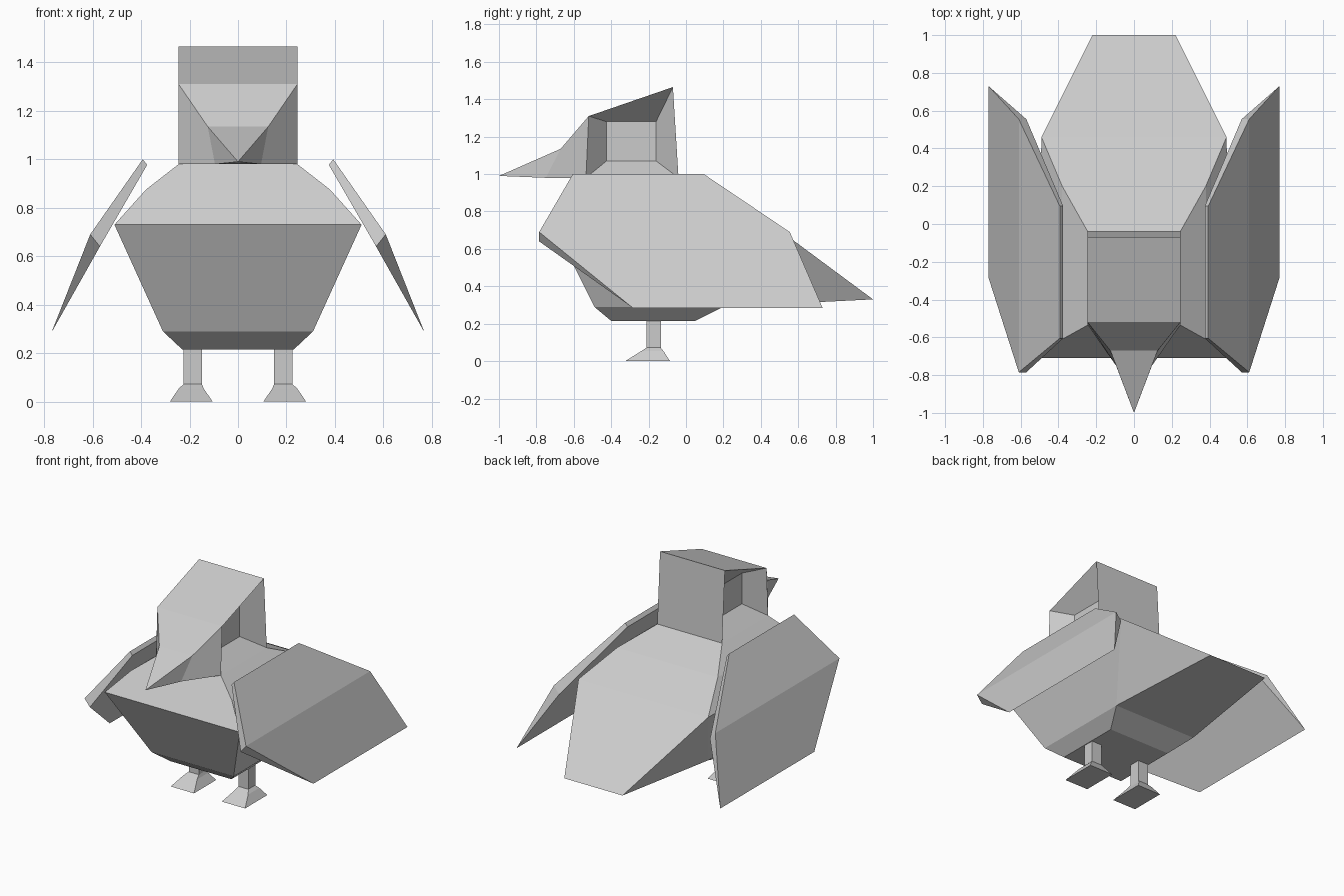
import bpy, bmesh

if "Cube" in bpy.data.objects:
    bpy.data.objects.remove(bpy.data.objects["Cube"])


def loft(name, rings, caps=(True, True), skip=(), mirror=False):
    """Join four-point rings with flat faces; merge collapsed points."""
    bm = bmesh.new()
    vs = [[bm.verts.new(p) for p in r] for r in rings]
    for i, (a, b) in enumerate(zip(vs, vs[1:])):
        for j in range(4):
            if (i, j) not in skip:
                k = (j + 1) % 4
                bm.faces.new((a[j], a[k], b[k], b[j]))
    if caps[0]:
        bm.faces.new(vs[0][::-1])
    if caps[1]:
        bm.faces.new(vs[-1])
    bmesh.ops.remove_doubles(bm, verts=bm.verts[:], dist=0.0001)
    bmesh.ops.recalc_face_normals(bm, faces=bm.faces[:])
    me = bpy.data.meshes.new(name)
    bm.to_mesh(me)
    bm.free()
    ob = bpy.data.objects.new(name, me)
    bpy.context.collection.objects.link(ob)
    if mirror:
        ob.modifiers.new("Mirror", 'MIRROR').use_clip = False
    return ob


def level(z, front, back, wf, wb=None, zb=None):
    """Symmetric ring: front pair of points, then back pair."""
    wb = wf if wb is None else wb
    zb = z if zb is None else zb
    return [(-wf, front, z), (wf, front, z), (wb, back, zb), (-wb, back, zb)]


def box_level(z, x0, x1, y0, y1):
    return [(x0, y0, z), (x1, y0, z), (x1, y1, z), (x0, y1, z)]


# Body: stacked levels, open at the back where the tail starts
low = level(0.29, -0.49, 0.2, 0.31)
wide = level(0.73, -0.71, 0.46, 0.51, 0.49)
neck = level(0.98, -0.535, -0.04, 0.245)
loft("body", [level(0.215, -0.40, 0.05, 0.23), low, wide,
              level(0.875, -0.61, 0.2, 0.38), neck],
     caps=(True, False), skip={(1, 2)})

# Tail wedge, closing to a flat edge
tip_l, tip_r = (-0.22, 1.0, 0.33), (0.22, 1.0, 0.33)
loft("tail", [[low[3], low[2], wide[2], wide[3]],
              [tip_l, tip_r, tip_r, tip_l]], caps=(False, False))

# Head shell: back and sloping top, sides left for the recesses
crown = level(1.31, -0.52, -0.07, 0.245, zb=1.465)
loft("head", [neck, crown], caps=(False, True), skip={(0, 0), (0, 1), (0, 3)})

# Eye recesses: faces funnel into a small inner panel
loft("eye_recess", [[neck[1], neck[2], crown[2], crown[1]],
                    [(0.125, -0.425, 1.07), (0.125, -0.16, 1.07),
                     (0.125, -0.16, 1.28), (0.125, -0.425, 1.28)]],
     caps=(False, True), mirror=True)
recess = bpy.data.objects["eye_recess"].data
recess.flip_normals() if sum(p.normal.x * p.area for p in recess.polygons) < 0 else None

# Beak: tapers from the whole front of the head to a point
point = (0, -1.0, 0.99)
loft("beak", [[neck[0], neck[1], crown[1], crown[0]],
              [(-0.095, -0.75, 0.98), (0.095, -0.75, 0.98),
               (0.125, -0.67, 1.135), (-0.125, -0.67, 1.135)],
              [point] * 4], caps=(False, False))

# Wings: thin folded slabs that close to an edge at the bottom
def wing_level(xi, zi, xo, zo, y0, y1):
    return [(xi, y0, zi), (xo, y0, zo), (xo, y1, zo), (xi, y1, zi)]


loft("wing", [wing_level(0.77, 0.285, 0.77, 0.285, -0.285, 0.73),
              wing_level(0.57, 0.64, 0.61, 0.69, -0.785, 0.555),
              wing_level(0.375, 0.977, 0.393, 1.0, -0.605, 0.095)],
     caps=(False, True), mirror=True)

# Legs and flared feet
loft("leg_and_foot", [box_level(0, 0.105, 0.281, -0.325, -0.085),
                      box_level(0.053, 0.141, 0.245, -0.24, -0.12),
                      box_level(0.072, 0.149, 0.225, -0.21, -0.135),
                      box_level(0.22, 0.149, 0.225, -0.21, -0.135)],
     mirror=True)
